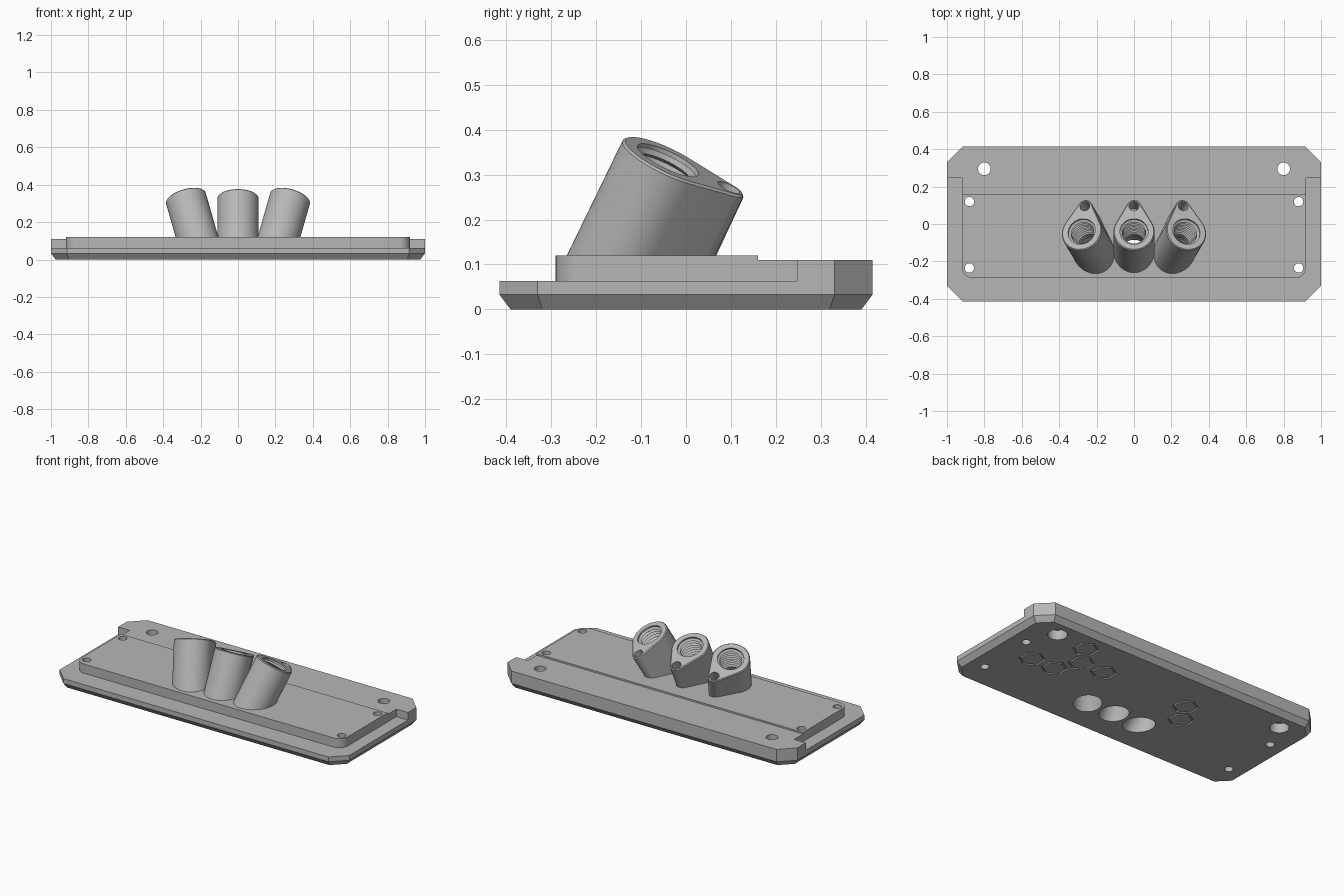
import bpy, bmesh, math
from mathutils import Matrix, Vector

if "Cube" in bpy.data.objects:
    bpy.data.objects.remove(bpy.data.objects["Cube"])

grey = bpy.data.materials.new("plain grey")
grey.diffuse_color = (0.47, 0.47, 0.47, 1)
grey.use_nodes = True
grey.node_tree.nodes["Principled BSDF"].inputs["Base Color"].default_value = grey.diffuse_color


def skin(name, rings, wrap=False):
    """Solid through a list of rings; wrap joins the last ring to the first."""
    bm = bmesh.new()
    rows = [[bm.verts.new(p) for p in ring] for ring in rings]
    n = len(rows[0])
    pairs = list(zip(rows, rows[1:])) + ([(rows[-1], rows[0])] if wrap else [])
    for a, b in pairs:
        for i in range(n):
            j = (i + 1) % n
            bm.faces.new((a[i], a[j], b[j], b[i]))
    if not wrap:
        bm.faces.new(rows[0])
        bm.faces.new(rows[-1])
    bmesh.ops.recalc_face_normals(bm, faces=bm.faces)
    mesh = bpy.data.meshes.new(name)
    bm.to_mesh(mesh)
    bm.free()
    ob = bpy.data.objects.new(name, mesh)
    bpy.context.collection.objects.link(ob)
    return ob


def arc(cx, cy, r, a0, a1, n):
    return [(cx + r * math.cos(math.radians(a0 + (a1 - a0) * i / n)),
             cy + r * math.sin(math.radians(a0 + (a1 - a0) * i / n))) for i in range(n + 1)]


def circle(cx, cy, r, n=40):
    return arc(cx, cy, r, 0, 360, n)[:-1]


def at(points, z, m=Matrix()):
    return [m @ Vector((x, y, z)) for x, y in points]


def prism(name, points, z0, z1, m=Matrix()):
    return skin(name, [at(points, z0, m), at(points, z1, m)])


def combine(body, other, operation):
    mod = body.modifiers.new("combine", 'BOOLEAN')
    mod.operation, mod.solver, mod.object = operation, 'EXACT', other
    bpy.context.view_layer.objects.active = body
    bpy.ops.object.modifier_apply(modifier=mod.name)
    bpy.data.objects.remove(other)


def octagon(inset):
    x, y, c = 1 - inset, 0.415 - inset, 0.085 - inset * 0.586
    return [(x, -y + c), (x, y - c), (x - c, y), (-x + c, y),
            (-x, y - c), (-x, -y + c), (-x + c, -y), (x - c, -y)]


# base plate with chamfered underside
plate = skin("mounting_plate", [at(octagon(0.025), 0), at(octagon(0), 0.033), at(octagon(0), 0.12)])

# lowered ledge around the raised panel
ledge = [(-1.2, 0.247), (-0.92, 0.247)]
ledge += arc(-0.86, -0.23, 0.06, 180, 270, 10) + arc(0.86, -0.23, 0.06, 270, 360, 10)
ledge += [(0.92, 0.247), (1.2, 0.247), (1.2, -1), (-1.2, -1)]
combine(plate, prism("ledge_cut", ledge, 0.063, 0.5), 'DIFFERENCE')
# slightly lower rear strip
rear = [(-1.2, 0.16), (1.2, 0.16), (1.2, 1), (-1.2, 1)]
combine(plate, prism("rear_cut", rear, 0.11, 0.5), 'DIFFERENCE')

# screw holes, the rear ones counterbored from below
for s in (-1, 1):
    for x, y, r, top in ((0.8, 0.295, 0.034, 0.3), (0.8, 0.295, 0.055, 0.06),
                         (0.88, 0.12, 0.025, 0.3), (0.88, -0.235, 0.025, 0.3)):
        combine(plate, prism("hole_cut", circle(s * x, y, r), -0.1, top), 'DIFFERENCE')

# hexagonal grooves in the underside
for x, y in ((0.735, 0), (0.575, 0), (0.495, 0.138), (0.335, 0.138),
             (0.575, 0.272), (-0.255, 0.138), (-0.33, 0.01)):
    out, inn = (arc(x, y, r, 30, 390, 6)[:-1] for r in (0.075, 0.064))
    groove = skin("groove_cut", [at(out, -0.05), at(out, 0.01), at(inn, 0.01), at(inn, -0.05)], True)
    combine(plate, groove, 'DIFFERENCE')

# leaning teardrop sockets
GAP, BIG, SMALL = 0.149, 0.11, 0.038
PHI = math.degrees(math.acos((BIG - SMALL) / GAP))


def teardrop(inset):
    return (arc(0, 0, BIG - inset, 90 + PHI, 450 - PHI, 44) +
            arc(0, GAP, SMALL - inset, 90 - PHI, 90 + PHI, 16))


frames = [Matrix.Translation((0.28 * s, -0.04, 0.332)) @
          Matrix.Rotation(math.radians(16 * s), 4, 'Y') @
          Matrix.Rotation(math.radians(-25), 4, 'X') for s in (-1, 0, 1)]
for m in frames:
    d = m.to_3x3() @ Vector((0, 0, 1))
    rim = at(teardrop(0), -0.005, m)
    foot = [p - d * ((p.z - 0.075) / d.z) for p in rim]
    combine(plate, skin("socket", [foot, rim, at(teardrop(0.005), 0, m)]), 'UNION')

# ribbed bores running right through, and blind pin holes
for m in frames:
    steps = [(0.05, 0.075, 0)]
    for i in range(9):
        steps += [(-0.01 - 0.018 * i, 0.075, 0), (-0.019 - 0.018 * i, 0.062, 0)]
    steps += [(-0.2, 0.062, 0), (-0.215, 0.08, 0.02), (-0.5, 0.08, 0.02)]
    bore = skin("bore_cut", [at(circle(0, y, r), z, m) for z, r, y in steps])
    combine(plate, bore, 'DIFFERENCE')
    combine(plate, prism("pin_cut", circle(0, GAP, 0.027, 24), -0.09, 0.05, m), 'DIFFERENCE')

# finish
plate.data.materials.clear()
plate.data.materials.append(grey)
for p in plate.data.polygons:
    p.material_index = 0
bpy.ops.object.select_all(action='DESELECT')
plate.select_set(True)
bpy.context.view_layer.objects.active = plate
bpy.ops.object.shade_smooth_by_angle(angle=math.radians(30))
